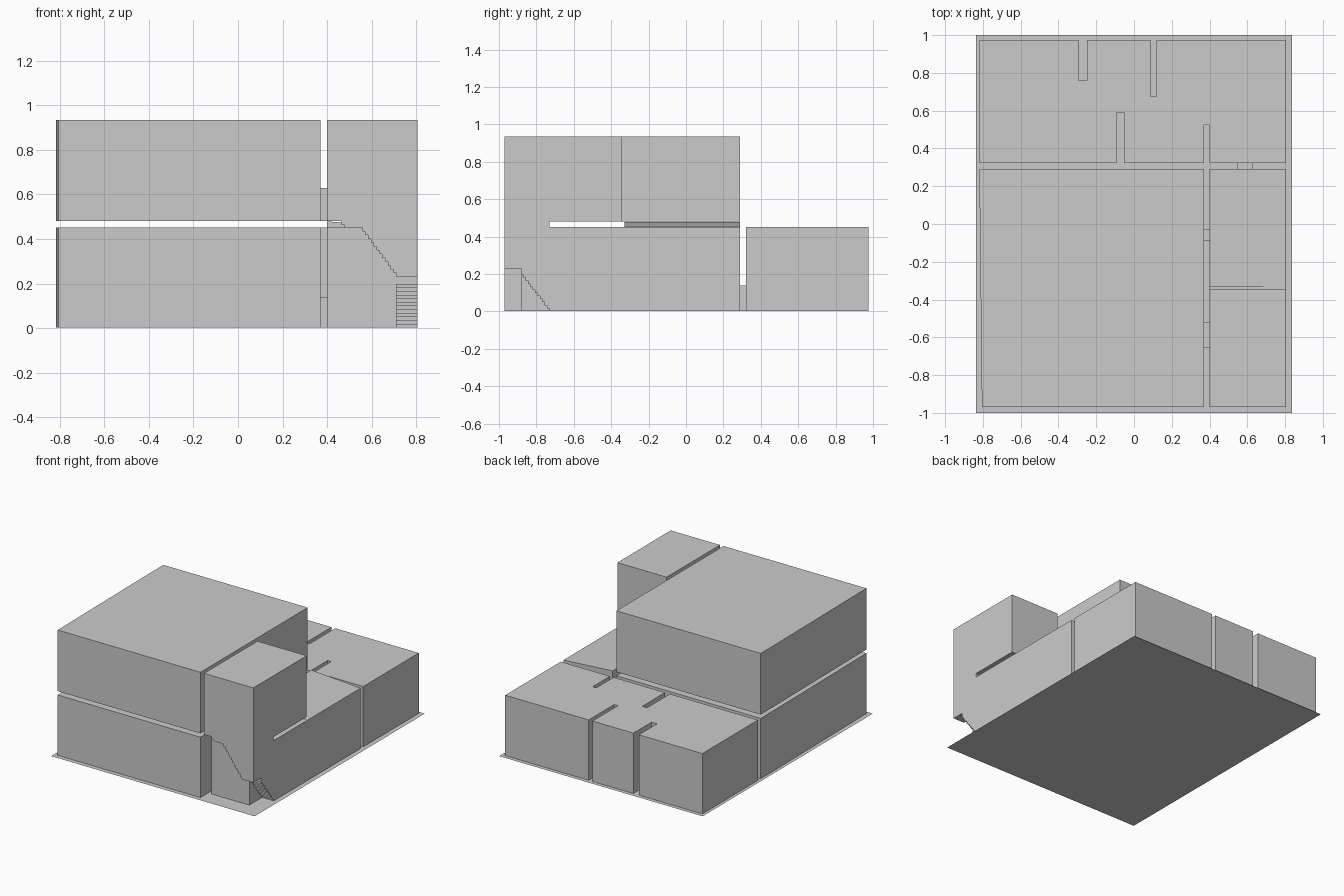
import bpy, bmesh

if "Cube" in bpy.data.objects:
    bpy.data.objects.remove(bpy.data.objects["Cube"])

R = 0.805          # right-hand wall
F = 0.003          # ground floor level, just above the base
C1, F2, C2 = 0.452, 0.48, 0.935   # ceiling, upper floor, upper ceiling


def extrude(name, pts, axis, a, b):
    """Closed prism: 2D profile swept along an axis from a to b."""
    def place(p, t):
        u, v = p
        return {'x': (t, u, v), 'y': (u, t, v), 'z': (u, v, t)}[axis]
    bm = bmesh.new()
    face = bm.faces.new([bm.verts.new(place(p, a)) for p in pts])
    ret = bmesh.ops.extrude_face_region(bm, geom=[face])
    d = place((0, 0), b - a)
    bmesh.ops.translate(bm, vec=d, verts=[g for g in ret['geom'] if isinstance(g, bmesh.types.BMVert)])
    bmesh.ops.recalc_face_normals(bm, faces=bm.faces)
    me = bpy.data.meshes.new(name)
    bm.to_mesh(me)
    bm.free()
    ob = bpy.data.objects.new(name, me)
    bpy.context.collection.objects.link(ob)
    return ob


def box(name, x0, x1, y0, y1, z0, z1):
    return extrude(name, [(x0, y0), (x1, y0), (x1, y1), (x0, y1)], 'z', z0, z1)


def combine(target, other, op='UNION'):
    m = target.modifiers.new(op.lower(), 'BOOLEAN')
    m.operation, m.solver, m.object = op, 'EXACT', other
    bpy.context.view_layer.objects.active = target
    bpy.ops.object.modifier_apply(modifier=m.name)
    bpy.data.objects.remove(other)


# base sheet
bm = bmesh.new()
bm.faces.new([bm.verts.new((x, y, 0)) for x, y in
              ((-0.837, -1), (0.837, -1), (0.837, 1), (-0.837, 1))])
me = bpy.data.meshes.new("base")
bm.to_mesh(me)
bm.free()
bpy.context.collection.objects.link(bpy.data.objects.new("base", me))

# side room and stairwell
side = box("room_volumes", 0.4, R, -0.88, 0.29, F, C1)

# lower flight carved out beneath its steps
n, y0, y1, top = 14, -0.73, -0.897, 0.23
run, rise = (y1 - y0) / (n - 1), top / n
steps = [(y0, -0.05)]
for i in range(n - 1):
    steps += [(y0 + i * run, (i + 1) * rise), (y0 + (i + 1) * run, (i + 1) * rise)]
steps.append((y1, -0.05))
combine(side, extrude("lower_flight", steps, 'x', 0.71, 0.85), 'DIFFERENCE')
combine(side, box("stairwell", 0.71, R, -0.93, -0.73, top, 0.6))

# upper flight: open space above the steps along the front
n, x0, x1 = 13, 0.71, 0.545
run, rise = (x1 - x0) / n, (C1 - top) / n
steps = [(R, 0.7), (R, top), (x0, top)]
for i in range(n):
    z = top + (i + 1) * rise
    steps += [(x0 + i * run, z), (x0 + (i + 1) * run, z)]
steps += [(0.475, C1), (0.475, 0.466), (0.462, 0.466), (0.462, F2), (0.4, F2), (0.4, 0.7)]
combine(side, extrude("upper_flight", steps, 'y', -0.97, -0.895))
combine(side, box("upper_hall", 0.4, R, -0.97, -0.343, F2, C2))

# slightly sloping ceiling at the back of the side room
combine(side, extrude("sloped_ceiling", [(0.4, 0.43), (R, 0.43), (R, C1), (0.4, 0.479)],
                      'y', -0.33, 0.29))

# main rooms, with the slightly skewed left wall
plan = [(-0.805, -0.97), (0.37, -0.97), (0.37, 0.29), (-0.817, 0.29), (-0.817, 0.12)]
combine(side, extrude("main_room", plan, 'z', F, C1))
combine(side, extrude("upper_room", plan, 'z', F2, C2))

# rear rooms: outline notched by partition walls
yf, yb = 0.322, 0.975
plan = [(-0.817, yf)]
for a, b, y in ((-0.093, -0.053, 0.59), (0.37, 0.4, 0.525)):
    plan += [(a, yf), (a, y), (b, y), (b, yf)]
plan += [(R, yf), (R, yb)]
for a, b, y in ((0.118, 0.087, 0.675), (-0.25, -0.295, 0.76)):
    plan += [(a, yb), (a, y), (b, y), (b, yb)]
plan.append((-0.817, yb))
combine(side, extrude("rear_rooms", plan, 'z', F, C1))

# doorways through the dividing walls
for d in ((0.36, 0.41, -0.09, -0.03, F, 0.14),
          (0.36, 0.41, -0.655, -0.52, F2, 0.628),
          (0.547, 0.627, 0.28, 0.333, F, 0.14)):
    combine(side, box("doorway", *d))
